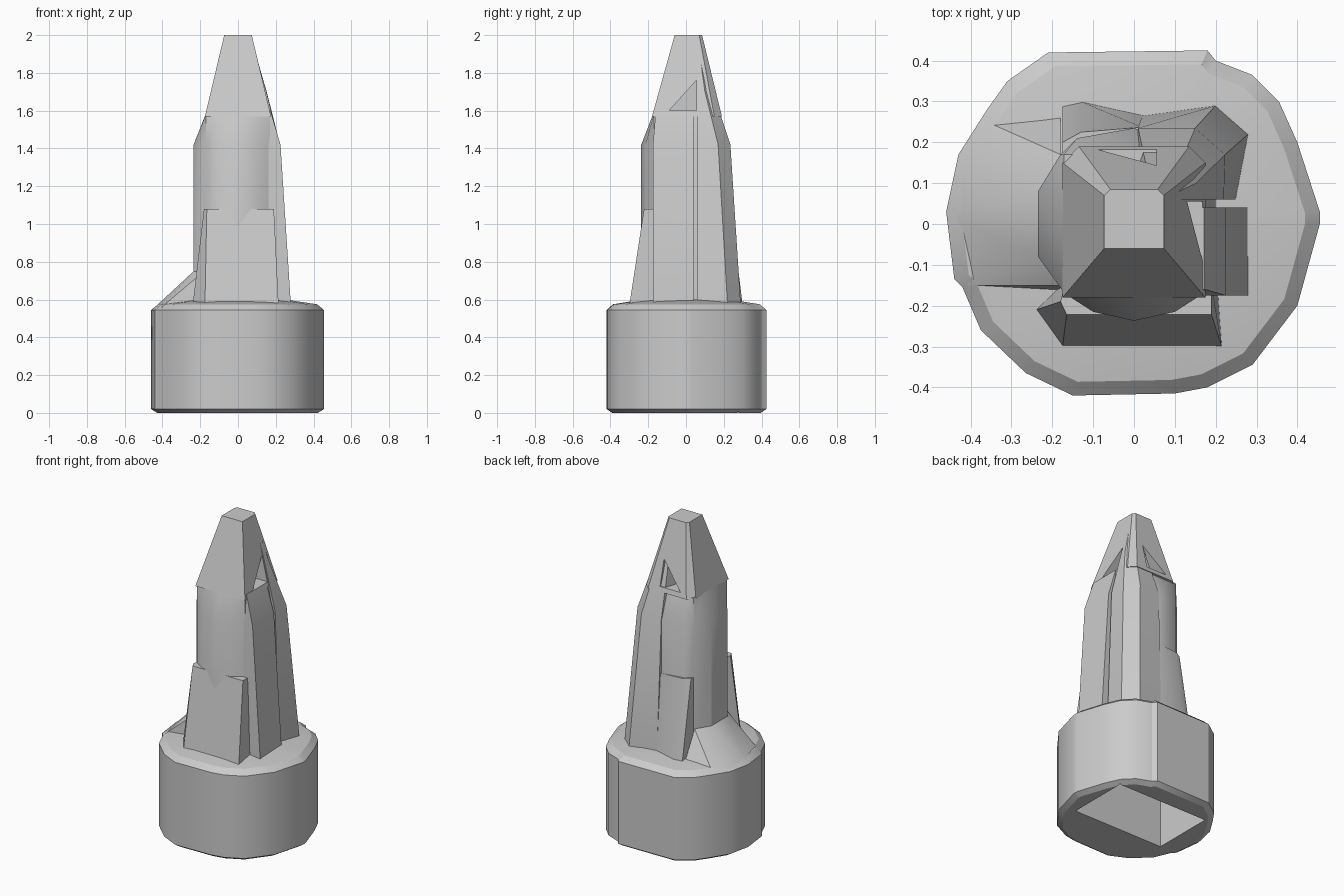
import bpy, bmesh, math

old = bpy.data.objects.get("Cube")
if old:
    bpy.data.objects.remove(old, do_unlink=True)

GREY = (0.6, 0.6, 0.6, 1)
stone = bpy.data.materials.new("plain_grey")
stone.use_nodes = True
stone.diffuse_color = GREY
stone.node_tree.nodes["Principled BSDF"].inputs["Base Color"].default_value = GREY


def loft(name, rings):
    """Skin a stack of (height, outline) rings and close both ends."""
    bm = bmesh.new()
    loops = [[bm.verts.new((x, y, z)) for x, y in pts] for z, pts in rings]
    n = len(loops[0])
    for a, b in zip(loops, loops[1:]):
        for i in range(n):
            j = (i + 1) % n
            bm.faces.new((a[i], a[j], b[j], b[i]))
    bm.faces.new(loops[0])
    bm.faces.new(loops[-1])
    return finish(name, bm)


def hull(name, points):
    """Wrap a few points in a convex solid."""
    bm = bmesh.new()
    for p in points:
        bm.verts.new(p)
    bmesh.ops.convex_hull(bm, input=bm.verts[:])
    bmesh.ops.dissolve_limit(bm, angle_limit=0.01, verts=bm.verts[:], edges=bm.edges[:])
    return finish(name, bm)


def finish(name, bm):
    bmesh.ops.recalc_face_normals(bm, faces=bm.faces[:])
    mesh = bpy.data.meshes.new(name)
    bm.to_mesh(mesh)
    bm.free()
    mesh.materials.append(stone)
    ob = bpy.data.objects.new(name, mesh)
    bpy.context.collection.objects.link(ob)
    return ob


def activate(ob):
    bpy.ops.object.select_all(action='DESELECT')
    ob.select_set(True)
    bpy.context.view_layer.objects.active = ob


def cut(ob, cutter):
    activate(ob)
    mod = ob.modifiers.new("cut", 'BOOLEAN')
    mod.operation = 'DIFFERENCE'
    mod.solver = 'EXACT'
    mod.object = cutter
    bpy.ops.object.modifier_apply(modifier=mod.name)
    bpy.data.objects.remove(cutter, do_unlink=True)


def scaled(pts, s):
    return [(x * s, y * s) for x, y in pts]


def rect(x0, x1, y0, y1):
    return [(x0, y0), (x1, y0), (x1, y1), (x0, y1)]


# Faceted drum base with a pocket underneath
outline = [(-.21, .42), (.18, .425), (.2, .4), (.29, .365), (.355, .3), (.4, .2),
           (.455, .03), (.455, 0), (.4, -.2), (.29, -.345), (.18, -.4), (.1, -.415),
           (-.15, -.42), (-.265, -.365), (-.375, -.26), (-.42, -.155), (-.44, -.135),
           (-.46, .03), (-.43, .17), (-.36, .28), (-.31, .35)]
base = loft("drum_base", [(0, scaled(outline, .93)), (.02, outline), (.545, outline),
                          (.575, scaled(outline, .92)), (.6, scaled(outline, .55))])
pocket = rect(-.3, .34, -.12, .28)
cut(base, loft("pocket_cutter", [(-.1, pocket), (.5, pocket)]))

# Rounded central column, narrowing under the cap
ring = [(-.235, .08), (-.235, -.08), (-.17, -.17), (-.1, -.215), (0, -.237), (.1, -.215),
        (.17, -.17), (.2, -.1), (.2, .06), (.1, .2), (0, .235), (-.14, .21), (-.18, .17)]
neck = [(max(-.172, min(.17, x)), max(-.175, min(.17, y))) for x, y in ring]
column = loft("column", [(.56, ring), (1.42, ring), (1.58, neck)])


# Tapered cap with clipped rear corners
def cap_ring(x, front, back, clip):
    return [(-x, front), (x, front), (x, back - clip), (x - clip, back),
            (clip - x, back), (-x, back - clip)]


cap = loft("cap", [(1.57, cap_ring(.175, -.18, .19, .04)),
                   (2, cap_ring(.073, -.06, .085, .015))])

# Triangular notches in the right and rear sides of the cap
notch = [(-.09, 1.6), (.055, 1.6), (.055, 1.76)]
cut(cap, hull("side_notch", [(x, y, z) for x in (.08, .4) for y, z in notch]))
cut(cap, hull("rear_notch", [(x, y, z) for y in (.1, .4) for x, z in notch]))

# Leaning slab on the right side
slab = loft("side_slab", [(.57, rect(.1, .28, -.175, .04)),
                          (1.42, rect(.1, .225, -.175, .04)),
                          (1.6, rect(.1, .172, -.16, .04))])

# Tall corner fin climbing to the cap
fin = loft("corner_fin", [
    (.57, [(0, .1), (.25, .06), (.28, .22), (.2, .29), (.02, .265)]),
    (1.42, [(0, .1), (.22, .06), (.223, .17), (.15, .235), (.01, .235)]),
    (1.7, [(0, .06), (.15, .06), (.152, .1), (.11, .142), (.03, .142)]),
    (1.88, [(.03, .05), (.1, .06), (.1, .075), (.08, .1), (.05, .1)])])

# Low sloping buttresses at front and rear
front = loft("front_buttress", [
    (.57, [(-.24, -.21), (-.175, -.3), (.215, -.3), (.205, -.15), (-.18, -.15)]),
    (1.08, [(-.18, -.19), (-.165, -.222), (.19, -.222), (.19, -.15), (-.17, -.15)])])
rear = loft("rear_buttress", [
    (.57, [(-.175, .29), (-.13, .3), (.03, .265), (.03, .1), (-.175, .1)]),
    (1.08, [(-.175, .2), (-.13, .225), (.02, .237), (.02, .1), (-.175, .1)])])

# Sloping skirt on the left side of the column
skirt_foot = [(-.41, -.15), (-.445, .02), (-.42, .16), (-.36, .25), (-.18, .28), (-.18, -.165)]
skirt_top = [(-.235, -.08), (-.235, .08), (-.18, .17), (-.18, -.15)]
skirt = hull("side_skirt", [(x, y, .555) for x, y in skirt_foot] +
             [(x, y, .75) for x, y in skirt_top])

# Soft shading that keeps the hard edges
for ob in (base, column, cap, slab, fin, front, rear, skirt):
    activate(ob)
    bpy.ops.object.shade_smooth_by_angle(angle=math.radians(30))
